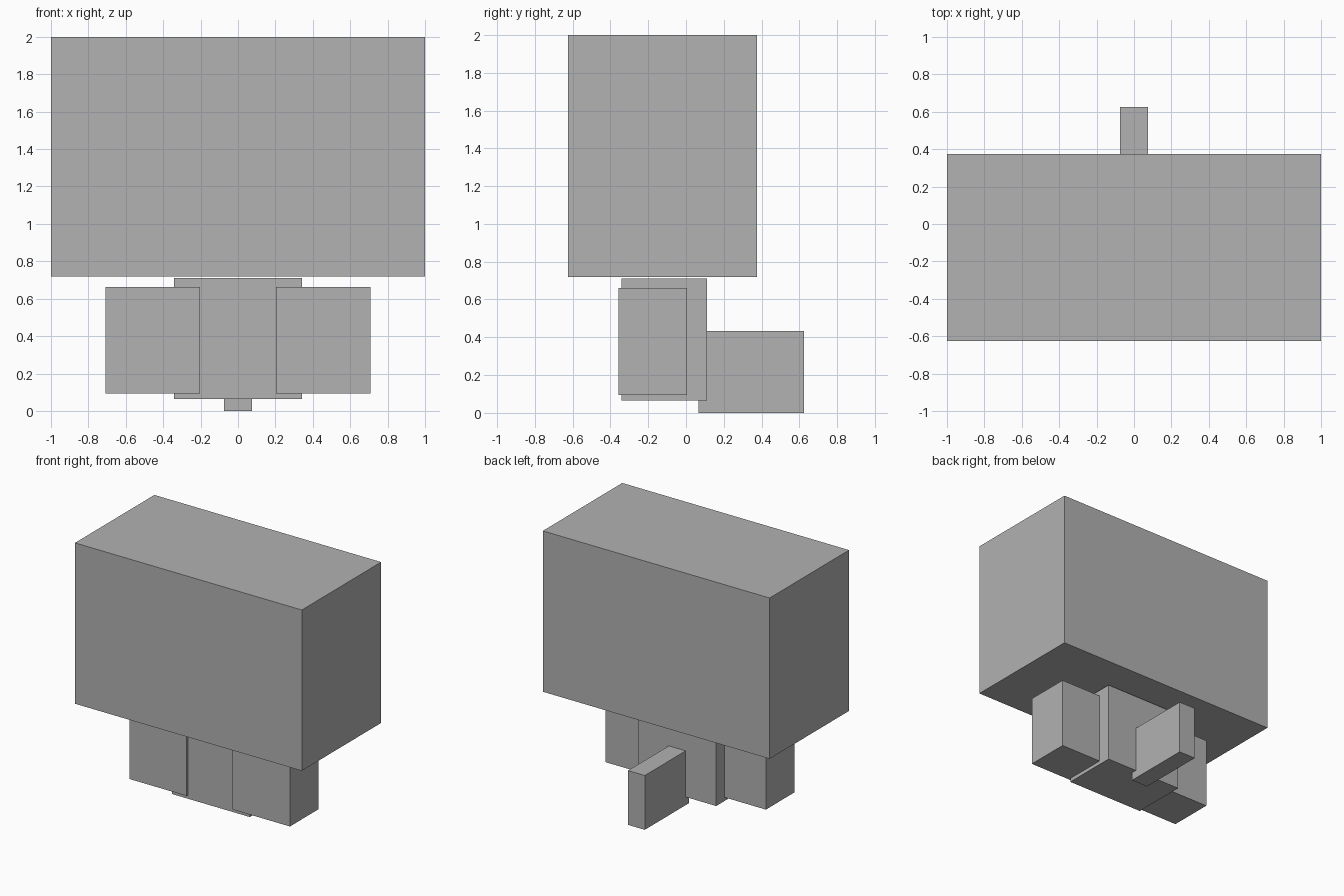
import bpy

if "Cube" in bpy.data.objects:
    bpy.data.objects.remove(bpy.data.objects["Cube"])

grey = bpy.data.materials.new("plain grey")
grey.diffuse_color = (0.445, 0.445, 0.445, 1)
grey.use_nodes = True
grey.node_tree.nodes["Principled BSDF"].inputs["Base Color"].default_value = grey.diffuse_color


def box(name, x, y, z):
    """Add a box spanning the given (min, max) ranges."""
    spans = (x, y, z)
    centre = [(a + b) / 2 for a, b in spans]
    bpy.ops.mesh.primitive_cube_add(size=1, location=centre)
    obj = bpy.context.object
    obj.name = name
    obj.scale = [b - a for a, b in spans]
    bpy.ops.object.transform_apply(location=False, rotation=False, scale=True)
    obj.data.materials.append(grey)
    return obj


# Large head block above a small body
box("head", (-1, 1), (-0.625, 0.375), (0.718, 2))
box("body", (-0.343, 0.343), (-0.34, 0.11), (0.065, 0.71))

# Arms overlapping the body on both sides
box("left_arm", (-0.708, -0.202), (-0.357, 0.005), (0.094, 0.662))
box("right_arm", (0.202, 0.708), (-0.357, 0.005), (0.094, 0.662))

# Thin tail behind the body
box("tail", (-0.074, 0.074), (0.065, 0.625), (0, 0.433))
